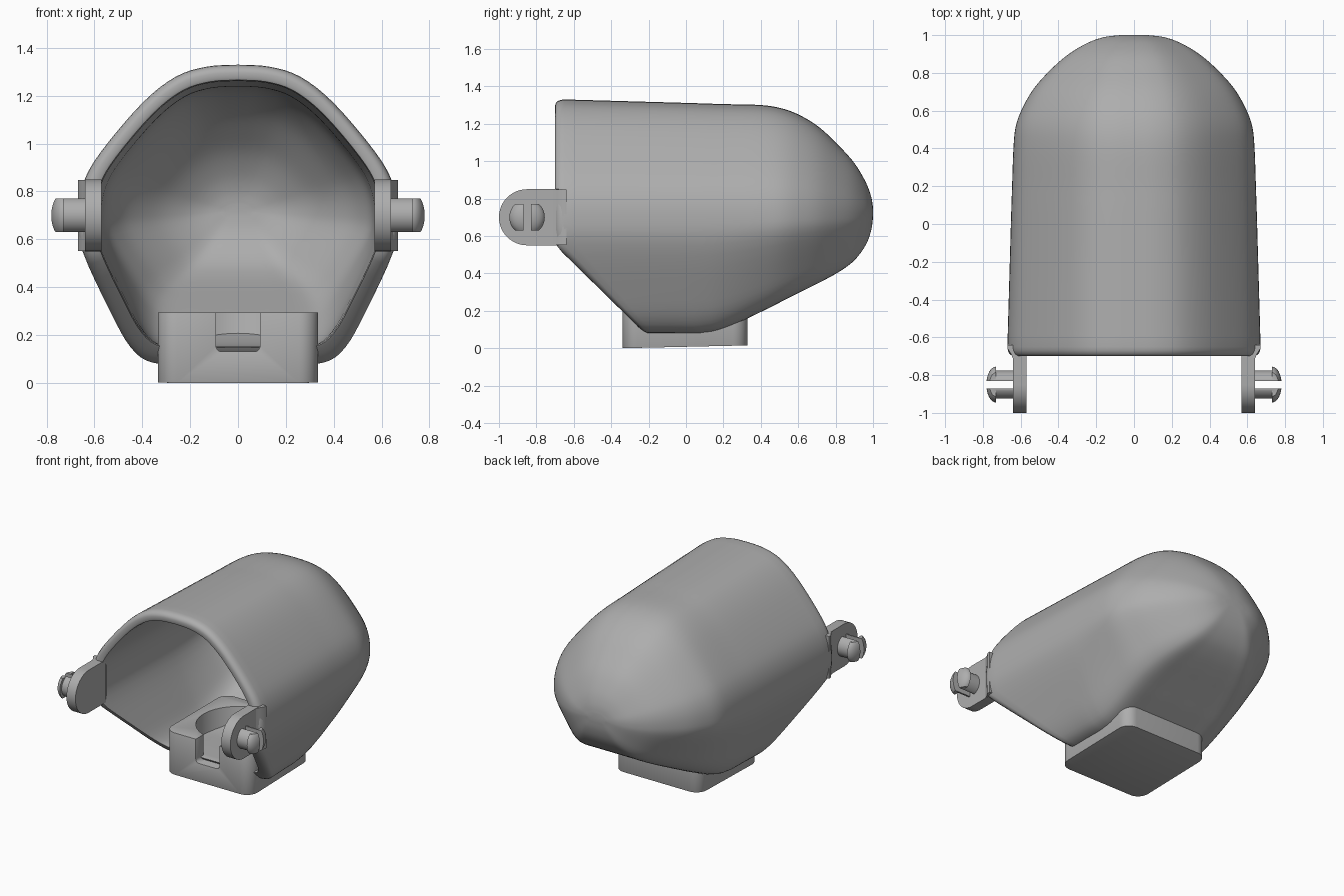
import bpy, bmesh, math
from mathutils import Vector, Matrix

if "Cube" in bpy.data.objects:
    bpy.data.objects.remove(bpy.data.objects["Cube"])

grey = bpy.data.materials.new("plain grey")
grey.use_nodes = True
grey.diffuse_color = (0.42, 0.42, 0.42, 1)
grey.node_tree.nodes["Principled BSDF"].inputs["Base Color"].default_value = (0.42, 0.42, 0.42, 1)


def finish(bm, name, angle=35):
    """Turn a bmesh into a shaded object."""
    bmesh.ops.recalc_face_normals(bm, faces=bm.faces[:])
    me = bpy.data.meshes.new(name)
    bm.to_mesh(me)
    bm.free()
    me.materials.append(grey)
    me.shade_smooth()
    me.set_sharp_from_angle(angle=math.radians(angle))
    ob = bpy.data.objects.new(name, me)
    bpy.context.collection.objects.link(ob)
    return ob


def spline(pts, n):
    """Catmull-Rom curve through points of any dimension."""
    out = []
    for i in range(len(pts) - 1):
        a, b, c, d = (pts[max(i - 1, 0)], pts[i], pts[i + 1], pts[min(i + 2, len(pts) - 1)])
        for k in range(n):
            t = k / n
            out.append([q + 0.5 * t * (r - p + t * (2 * p - 5 * q + 4 * r - s + t * (3 * (q - r) + s - p)))
                        for p, q, r, s in zip(a, b, c, d)])
    return out + [list(pts[-1])]


def prism(bm, outline, axis, lo, hi):
    """Extrude a 2D outline along x or z."""
    def place(p, h):
        return (h, *p) if axis == "x" else (*p, h)
    ends = [[bm.verts.new(place(p, h)) for p in outline] for h in (lo, hi)]
    for e in ends:
        bm.faces.new(e)
    for i in range(len(outline)):
        j = (i + 1) % len(outline)
        bm.faces.new((ends[0][i], ends[0][j], ends[1][j], ends[1][i]))


# Hood: rounded octagonal section lofted along y, outside then back inside
MID = 0.72
half = spline([(0, 1.33), (0.13, 1.322), (0.26, 1.28), (0.4, 1.17), (0.57, 0.97), (0.645, 0.84),
               (0.67, 0.7), (0.65, 0.55), (0.535, 0.3), (0.45, 0.15), (0.36, 0.085), (0.2, 0.08), (0, 0.08)], 4)
half = [(x / 0.67, (z - MID) / (0.61 if z > MID else 0.64)) for x, z in half]
section = half + [(-x, z) for x, z in half[-2:0:-1]]

# Stations: y, half width, top, bottom
stations = spline([(-0.65, 0.67, 1.33, 0.08), (-0.3, 0.66, 1.32, 0.08), (0.05, 0.65, 1.31, 0.08),
                   (0.2, 0.645, 1.305, 0.105), (0.4, 0.638, 1.3, 0.195), (0.52, 0.625, 1.28, 0.255),
                   (0.62, 0.587, 1.24, 0.305), (0.72, 0.528, 1.175, 0.355), (0.82, 0.438, 1.08, 0.41),
                   (0.9, 0.345, 0.99, 0.47), (0.96, 0.243, 0.89, 0.55), (0.99, 0.155, 0.81, 0.63),
                   (1.0, 0.07, 0.75, 0.7)], 4)


def ring(bm, station, k=1.0, y=None):
    y0, w, top, bottom = station
    y = y0 if y is None else y
    slant = min(1, max(0, (0.1 - y) / 0.8))
    verts = []
    for x, z in section:
        h = MID + z * k * (top - MID if z > 0 else MID - bottom)
        verts.append(bm.verts.new((x * w * k, y + slant * max(0, 0.55 - h) * 1.02, h)))
    return verts


bm = bmesh.new()
rings = [ring(bm, s) for s in reversed(stations)]
for k, y in ((0.996, -0.67), (0.983, -0.688), (0.962, -0.698), (0.945, -0.7), (0.91, -0.7), (0.895, -0.695)):
    rings.append(ring(bm, stations[0], k, y))
rings += [ring(bm, s, 0.888, s[0] * (0.93 if s[0] > 0 else 1)) for s in stations]
for a, b in zip(rings, rings[1:]):
    for i in range(len(a)):
        j = (i + 1) % len(a)
        bm.faces.new((a[i], a[j], b[j], b[i]))
bm.faces.new(rings[0])
bm.faces.new(rings[-1])
finish(bm, "hood_shell", 40)


# Socket block with a round recess and a front notch
def box(lo, hi, radius, direction):
    b = bmesh.new()
    lo, hi = Vector(lo), Vector(hi)
    size = hi - lo
    bmesh.ops.create_cube(b, size=1, matrix=Matrix.Translation((lo + hi) / 2) @ Matrix.Diagonal((*size, 1)))
    edges = [e for e in b.edges
             if abs((e.verts[0].co - e.verts[1].co).normalized()[direction]) > 0.9]
    bmesh.ops.bevel(b, geom=edges, offset=radius, segments=8, profile=0.5, affect="EDGES")
    return b


bm = box((-0.335, -0.34, 0), (0.335, 0.33, 0.295), 0.08, 2)
for v in bm.verts:
    if v.co.z < 0.1:
        v.co.z = 0.015 * (v.co.y + 0.34) / 0.67
block = finish(bm, "socket_block")
bm = bmesh.new()
bmesh.ops.create_cone(bm, cap_ends=True, segments=64, radius1=0.27, radius2=0.27, depth=0.4,
                      matrix=Matrix.Translation((0, 0, 0.33)))
cutters = [finish(bm, "recess_cutter"),
           finish(box((-0.092, -0.5, 0.13), (0.092, -0.1, 0.6), 0.025, 1), "notch_cutter")]
for c in cutters:
    c.hide_render = True
    mod = block.modifiers.new("cut", "BOOLEAN")
    mod.object, mod.operation, mod.solver = c, "DIFFERENCE", "EXACT"
bevel = block.modifiers.new("soft edges", "BEVEL")
bevel.width, bevel.segments, bevel.limit_method = 0.01, 2, "ANGLE"
bevel.angle_limit = math.radians(50)
graph = bpy.context.evaluated_depsgraph_get()
mesh = bpy.data.meshes.new_from_object(block.evaluated_get(graph))
block.modifiers.clear()
block.data = mesh
mesh.shade_smooth()
mesh.set_sharp_from_angle(angle=math.radians(35))
for c in cutters:
    bpy.data.objects.remove(c)

# Hinge tabs and split snap pins on both sides
PY, PZ = -0.85, 0.7


def mirrored(bm, side):
    bmesh.ops.scale(bm, vec=(side, 1, 1), verts=bm.verts[:])
    return bm


for side, label in ((1, "left"), (-1, "right")):
    bm = bmesh.new()
    arc = [math.radians(90 + a * 7.5) for a in range(25)]
    outline = [(PY + 0.15 * math.cos(a), PZ + 0.15 * math.sin(a)) for a in arc]
    prism(bm, outline + [(-0.66, 0.55), (-0.66, 0.85)], "x", 0.57, 0.64)
    finish(mirrored(bm, side), label + "_hinge_tab")

    bm = bmesh.new()
    prism(bm, [(0.575, -0.64), (0.575, -0.74), (0.638, -0.72), (0.65, -0.69), (0.669, -0.66), (0.669, -0.64)],
          "z", 0.551, 0.849)
    finish(mirrored(bm, side), label + "_tab_flare")

    # Pin profile: x, radius, with a domed head wider than the shaft
    dome = [(0.73 + 0.052 * math.sin(a), 0.095 * math.cos(a))
            for a in (math.radians(11.25 * i) for i in range(9))]
    profile = [(0.62, 0), (0.62, 0.075), (0.73, 0.075)] + dome
    for half_sign, half_name in ((1, "back"), (-1, "front")):
        bm = bmesh.new()
        verts = [bm.verts.new((x, r, 0)) for x, r in profile]
        edges = [bm.edges.new(p) for p in zip(verts, verts[1:])]
        bmesh.ops.spin(bm, geom=verts + edges, axis=(1, 0, 0), cent=(0, 0, 0), angle=math.tau, steps=40)
        bmesh.ops.remove_doubles(bm, verts=bm.verts[:], dist=0.0005)
        for co, no in (((0, 0.02 * half_sign, 0), (0, -half_sign, 0)),
                       ((0, 0, 0.07), (0, 0, 1)), ((0, 0, -0.07), (0, 0, -1))):
            cut = bmesh.ops.bisect_plane(bm, geom=bm.verts[:] + bm.edges[:] + bm.faces[:], dist=1e-5,
                                         plane_co=co, plane_no=no, clear_outer=True)
            rim = [e for e in cut["geom_cut"] if isinstance(e, bmesh.types.BMEdge)]
            bmesh.ops.holes_fill(bm, edges=rim, sides=0)
        bmesh.ops.translate(bm, vec=(0, PY, PZ), verts=bm.verts[:])
        finish(mirrored(bm, side), f"{label}_pin_{half_name}_half")
